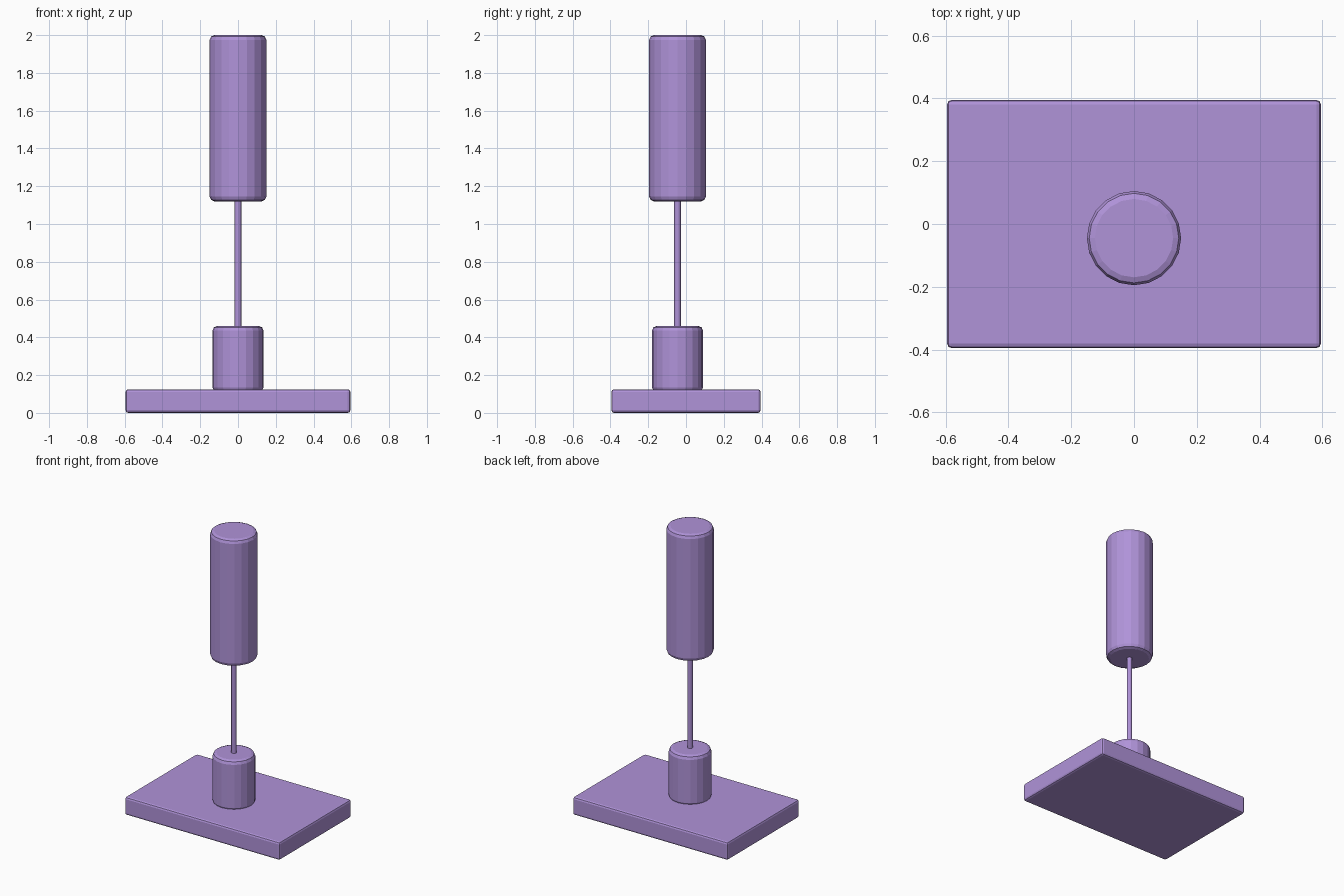
import bpy

if "Cube" in bpy.data.objects:
    bpy.data.objects.remove(bpy.data.objects["Cube"])

purple = bpy.data.materials.new("light purple")
purple.diffuse_color = (0.434, 0.292, 0.694, 1)
purple.use_nodes = True
purple.node_tree.nodes["Principled BSDF"].inputs["Base Color"].default_value = purple.diffuse_color
AXIS_Y = -0.045  # the upright parts share one axis


def finish(name, bevel, segments):
    ob = bpy.context.object
    ob.name = name
    ob.data.materials.append(purple)
    bpy.ops.object.transform_apply(location=False, rotation=False, scale=True)
    if bevel:
        mod = ob.modifiers.new("rounded edges", 'BEVEL')
        mod.width = bevel
        mod.segments = segments
        mod.limit_method = 'ANGLE'
        mod.angle_limit = 0.8  # rims only, not the side facets
    return ob


def upright(name, radius, z0, z1, bevel=0, sides=20):
    bpy.ops.mesh.primitive_cylinder_add(
        vertices=sides, radius=radius, depth=z1 - z0,
        location=(0, AXIS_Y, (z0 + z1) / 2))
    return finish(name, bevel, 2)


# Rectangular base plate
bpy.ops.mesh.primitive_cube_add(size=1, location=(0, 0, 0.0625))
bpy.context.object.scale = (1.19, 0.79, 0.125)
finish("base_plate", 0.014, 2)

# Socket, thin rod and large top cylinder
upright("socket", 0.135, 0.11, 0.46, 0.025)
upright("rod", 0.0175, 0.44, 1.14)
upright("top_cylinder", 0.15, 1.12, 2.0, 0.025)
